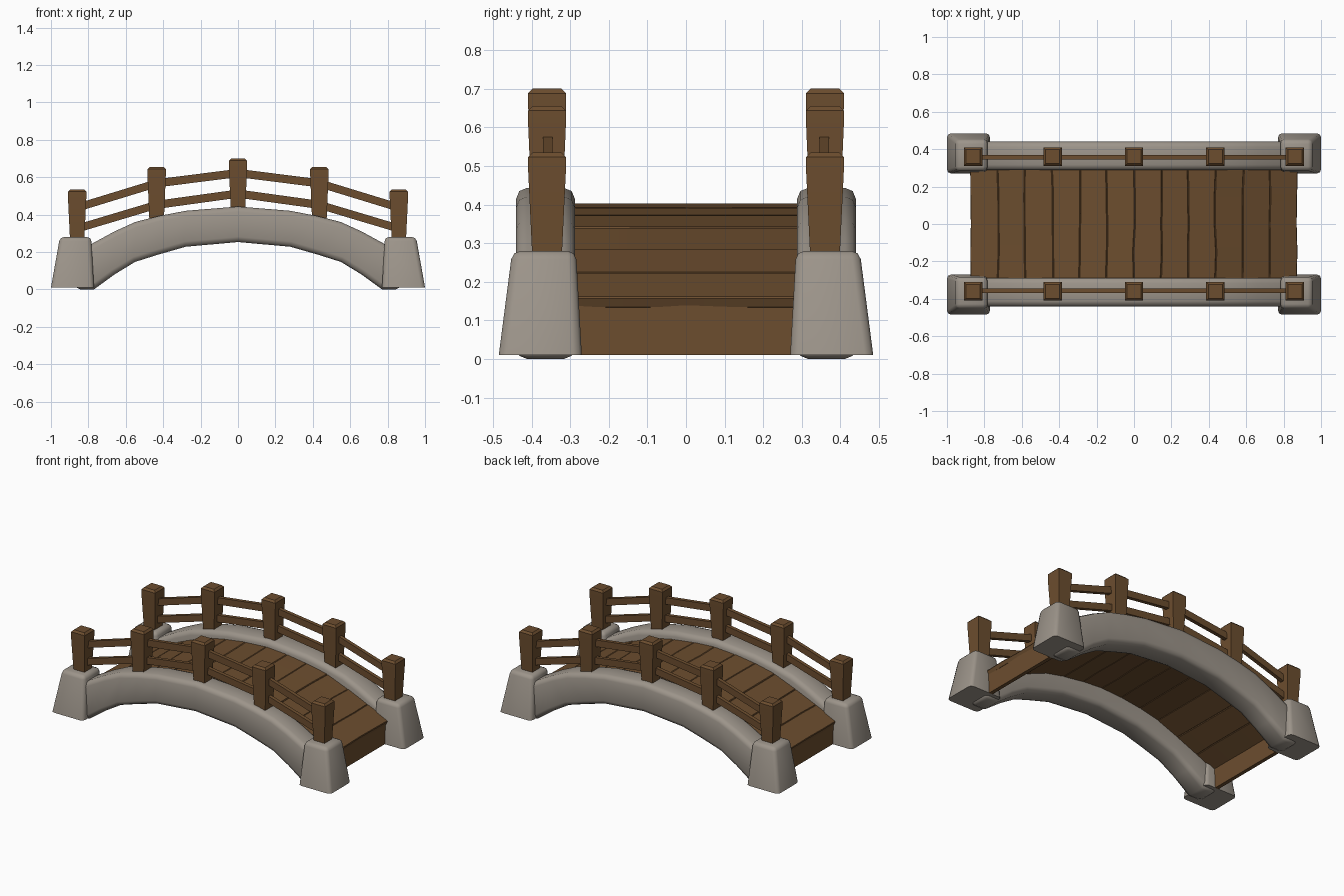
import bpy, bmesh, math, random

random.seed(4)
cube = bpy.data.objects.get("Cube")
if cube:
    bpy.data.objects.remove(cube)


def material(name, rgb):
    mat = bpy.data.materials.new(name)
    mat.use_nodes = True
    mat.diffuse_color = (*rgb, 1)
    bsdf = next(n for n in mat.node_tree.nodes if n.type == "BSDF_PRINCIPLED")
    bsdf.inputs["Base Color"].default_value = (*rgb, 1)
    return mat


STONE = material("warm grey stone", (0.335, 0.298, 0.255))
WOOD = material("brown wood", (0.15, 0.075, 0.028))


def loft(name, rings, mat, bevel=0, segments=1, above=-1, smooth=32):
    """Skin a solid through four-cornered rings; soften corners higher than 'above'."""
    bm = bmesh.new()
    loops = [[bm.verts.new(p) for p in ring] for ring in rings]
    for a, b in zip(loops, loops[1:]):
        for i in range(4):
            j = (i + 1) % 4
            bm.faces.new((a[i], a[j], b[j], b[i]))
    bm.faces.new(loops[0])
    bm.faces.new(loops[-1])
    bmesh.ops.recalc_face_normals(bm, faces=bm.faces)
    if bevel:
        corners = [e for e in bm.edges if e.calc_face_angle() > math.radians(40)
                   and sum(v.co.z for v in e.verts) / 2 > above]
        bmesh.ops.bevel(bm, geom=corners, offset=bevel, segments=segments,
                        profile=0.5, affect="EDGES", clamp_overlap=True)
    mesh = bpy.data.meshes.new(name)
    bm.to_mesh(mesh)
    bm.free()
    mesh.materials.append(mat)
    obj = bpy.data.objects.new(name, mesh)
    bpy.context.collection.objects.link(obj)
    bpy.ops.object.select_all(action="DESELECT")
    obj.select_set(True)
    bpy.context.view_layer.objects.active = obj
    bpy.ops.object.shade_smooth_by_angle(angle=math.radians(smooth))


def flat_ring(x0, x1, y0, y1, z):
    return [(x0, y0, z), (x1, y0, z), (x1, y1, z), (x0, y1, z)]


def side_ring(x, y0, y1, z0, z1):
    return [(x, y0, z0), (x, y1, z0), (x, y1, z1), (x, y0, z1)]


# Half profile of the stone arch: x, underside, top
half = [(0, 0.253, 0.443), (0.28, 0.228, 0.42), (0.42, 0.188, 0.393),
        (0.55, 0.147, 0.36), (0.66, 0.08, 0.31), (0.77, 0, 0.25), (0.87, 0, 0.19)]
profile = [(-x, b, t) for x, b, t in reversed(half[1:])] + half

# Posts: x, foot, top, and the rail heights at each post
post_x = [-0.86, -0.435, 0, 0.435, 0.86]
post_foot = [0.26, 0.35, 0.41, 0.35, 0.26]
post_top = [0.535, 0.655, 0.70, 0.655, 0.535]
rails = {"lower_rail": [0.325, 0.452, 0.512, 0.452, 0.325],
         "upper_rail": [0.437, 0.567, 0.622, 0.567, 0.437]}

for s, side in ((1, "back"), (-1, "front")):
    # Stone arch
    loft(side + "_arch", [side_ring(x, s * 0.288, s * 0.44, b, t) for x, b, t in profile],
         STONE, 0.028, segments=2, smooth=60)

    # Tapered corner piers with a flat, sharp base
    for m, end in ((1, "left"), (-1, "right")):
        loft(f"{side}_{end}_pier",
             [flat_ring(m * 0.77, m * 1.0, s * 0.27, s * 0.485, 0.01),
              flat_ring(m * 0.785, m * 0.952, s * 0.285, s * 0.45, 0.28)],
             STONE, 0.022, segments=2, above=0.05, smooth=60)

    # Railing posts, a little wider at the chamfered top
    for i, x in enumerate(post_x):
        f, t = post_foot[i], post_top[i]
        a, b = 0.038, 0.049
        loft(f"{side}_post_{i + 1}",
             [flat_ring(x - a, x + a, s * 0.36 - a, s * 0.36 + a, f),
              flat_ring(x - b, x + b, s * 0.36 - b, s * 0.36 + b, t - 0.045),
              flat_ring(x - b, x + b, s * 0.36 - b, s * 0.36 + b, t)],
             WOOD, 0.012, above=t - 0.01)

    # Rails between the posts
    for name, zs in rails.items():
        for i in range(4):
            loft(f"{side}_{name}_{i + 1}",
                 [side_ring(post_x[k], s * 0.358 - 0.012, s * 0.358 + 0.012,
                            zs[k] - 0.022, zs[k] + 0.022) for k in (i, i + 1)], WOOD)


# Deck planks following the curve, meeting along slightly uneven seams
deck_z = [0.403, 0.393, 0.373, 0.343, 0.285, 0.223, 0.158]
STEP, ROWS = 0.1455, 5
seams = [[i * STEP + random.uniform(-0.005, 0.005) for k in range(ROWS)]
         for i in range(-6, 7)]

for i in range(-6, 6):
    z0, z1 = deck_z[abs(i)], deck_z[abs(i + 1)]
    tilt = math.atan2(z1 - z0, STEP)
    dx, dz = 0.032 * math.sin(tilt), -0.032 * math.cos(tilt)
    lift = random.uniform(-0.002, 0.002)
    rings = []
    for k in range(ROWS):
        y = -0.295 + k * 0.59 / (ROWS - 1)
        a, b = seams[i + 6][k], seams[i + 7][k]
        p, q = z0 + lift, z1 + lift
        rings.append([(a, y, p), (b, y, q), (b + dx, y, q + dz), (a + dx, y, p + dz)])
    loft(f"deck_plank_{i + 7}", rings, WOOD, 0.004)

# Boards closing the two ends of the deck, set under the plank edges
for m, end in ((1, "left"), (-1, "right")):
    loft(end + "_end_board",
         [side_ring(m * 0.838, -0.285, 0.285, 0.01, 0.145),
          side_ring(m * 0.862, -0.285, 0.285, 0.01, 0.145)], WOOD)
